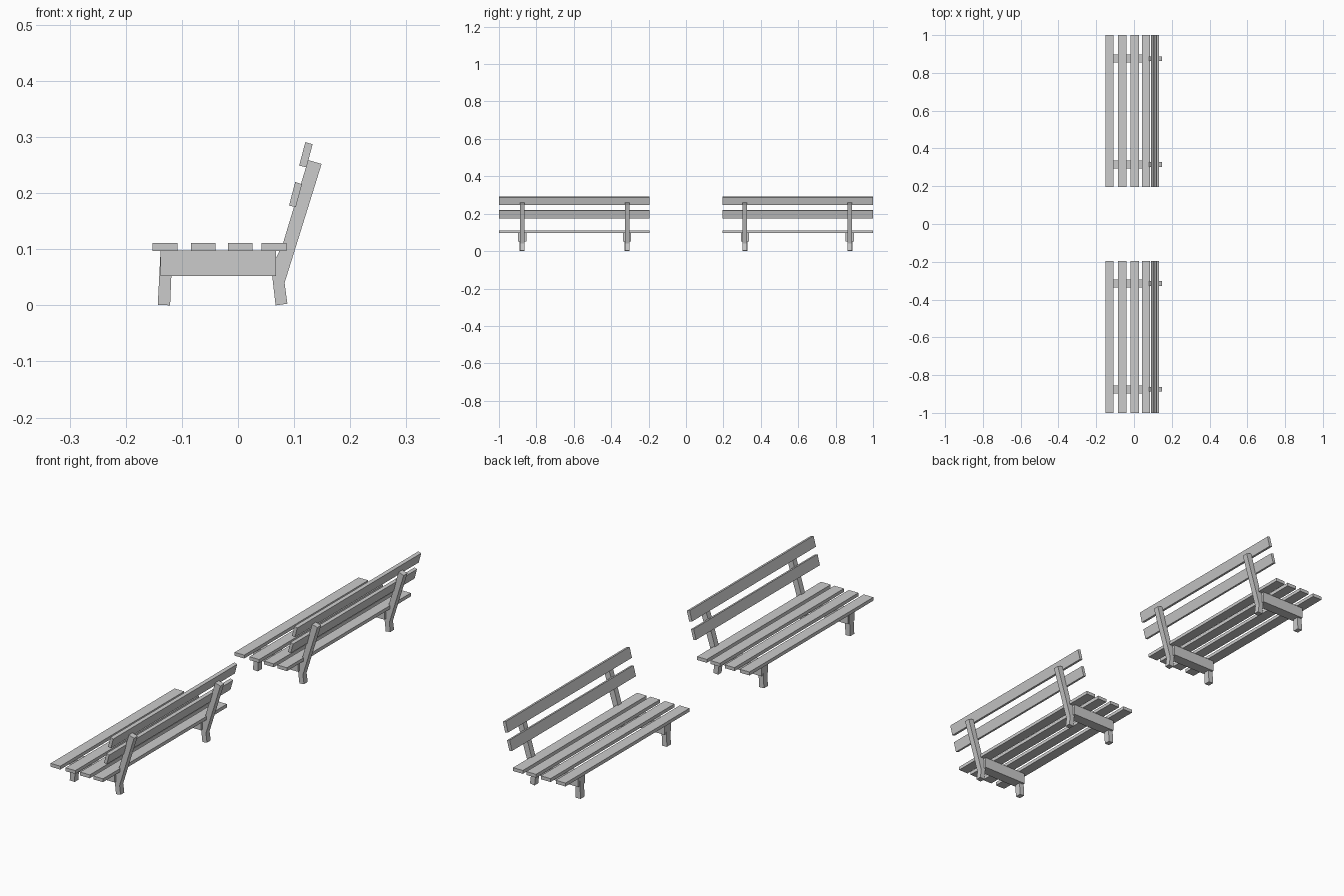
import bpy

if "Cube" in bpy.data.objects:
    bpy.data.objects.remove(bpy.data.objects["Cube"])

INNER, OUTER = 0.195, 1.0        # bench extent along y
FRAMES = (0.315, 0.876)          # support frame positions along y


def extrude(name, profile, y0, y1):
    """Closed prism from an (x, z) profile swept along y."""
    n = len(profile)
    verts = [(x, y, z) for y in (y0, y1) for x, z in profile]
    faces = [tuple(range(n)), tuple(range(2 * n - 1, n - 1, -1))]
    faces += [(i, i + n, (i + 1) % n + n, (i + 1) % n) for i in range(n)]
    mesh = bpy.data.meshes.new(name)
    mesh.from_pydata(verts, [], faces)
    # profiles run clockwise in x/z; make normals point outward
    import bmesh
    bm = bmesh.new()
    bm.from_mesh(mesh)
    bmesh.ops.recalc_face_normals(bm, faces=bm.faces)
    bm.to_mesh(mesh)
    bm.free()
    obj = bpy.data.objects.new(name, mesh)
    bpy.context.collection.objects.link(obj)
    return obj


def rect(x0, x1, z0, z1):
    return [(x0, z0), (x0, z1), (x1, z1), (x1, z0)]


front_leg = [(-0.143, 0.001), (-0.138, 0.097), (-0.117, 0.096), (-0.121, 0.0)]
back_leg = [(0.067, 0.0), (0.061, 0.052), (0.068, 0.085), (0.080, 0.110),
            (0.125, 0.259), (0.149, 0.252), (0.083, 0.040), (0.088, 0.003)]
upper_rail = [(0.109, 0.249), (0.120, 0.291), (0.133, 0.287), (0.122, 0.246)]
lower_rail = [(0.091, 0.178), (0.102, 0.220), (0.114, 0.216), (0.103, 0.175)]

for side, label in ((-1, "near"), (1, "far")):
    y0, y1 = sorted((side * INNER, side * OUTER))

    # seat slats
    for i, x in enumerate((-0.152, -0.084, -0.018, 0.042)):
        extrude(f"{label}_seat_slat_{i + 1}", rect(x, x + 0.044, 0.097, 0.111), y0, y1)

    # backrest boards
    extrude(f"{label}_upper_back_board", upper_rail, y0, y1)
    extrude(f"{label}_lower_back_board", lower_rail, y0, y1)

    # support frames: legs and the bearer under the seat
    for i, f in enumerate(FRAMES):
        y = side * f
        extrude(f"{label}_front_leg_{i + 1}", front_leg, y - 0.013, y + 0.013)
        extrude(f"{label}_back_leg_{i + 1}", back_leg, y - 0.012, y + 0.012)
        extrude(f"{label}_seat_bearer_{i + 1}", rect(-0.138, 0.068, 0.052, 0.098),
                y - 0.022, y + 0.022)
